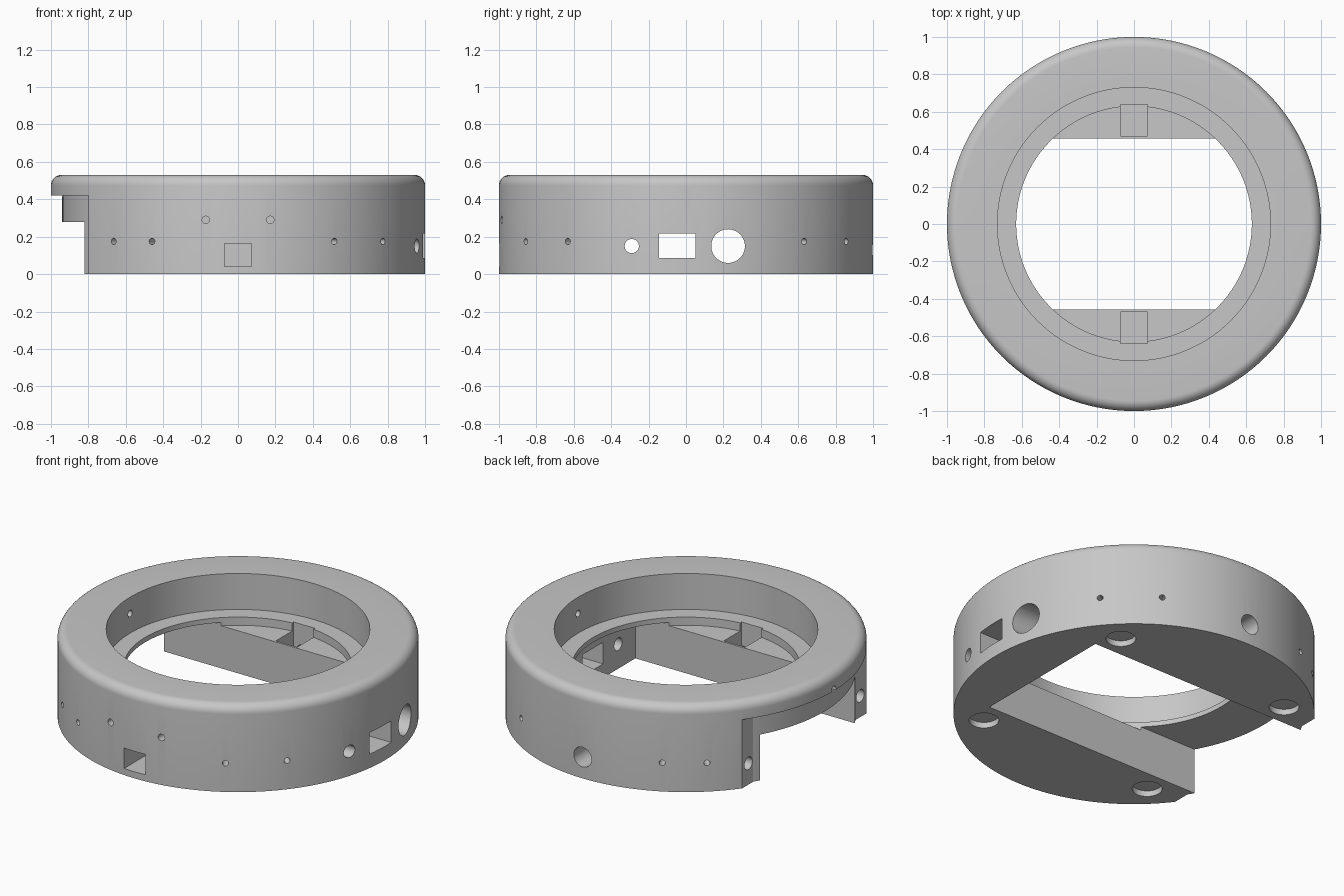
import bpy, bmesh, math
from mathutils import Vector

if "Cube" in bpy.data.objects:
    bpy.data.objects.remove(bpy.data.objects["Cube"])

grey = bpy.data.materials.new("light_grey")
grey.diffuse_color = (0.57, 0.57, 0.57, 1)
grey.use_nodes = True
grey.node_tree.nodes["Principled BSDF"].inputs["Base Color"].default_value = grey.diffuse_color


def make_object(name, bm):
    bmesh.ops.recalc_face_normals(bm, faces=bm.faces)
    mesh = bpy.data.meshes.new(name)
    bm.to_mesh(mesh)
    bm.free()
    obj = bpy.data.objects.new(name, mesh)
    bpy.context.collection.objects.link(obj)
    return obj


def lathe(name, profile, steps=128):
    bm = bmesh.new()
    verts = [bm.verts.new((r, 0, z)) for r, z in profile]
    edges = [bm.edges.new(pair) for pair in zip(verts, verts[1:])]
    bmesh.ops.spin(bm, geom=verts + edges, cent=(0, 0, 0), axis=(0, 0, 1),
                   angle=math.tau, steps=steps)
    bmesh.ops.remove_doubles(bm, verts=bm.verts, dist=0.0001)
    return make_object(name, bm)


def box(lo, hi):
    bm = bmesh.new()
    bmesh.ops.create_cube(bm, size=1)
    for v in bm.verts:
        v.co = [(a + b) / 2 + c * (b - a) for a, b, c in zip(lo, hi, v.co)]
    return make_object("cutter", bm)


def rod(start, end, radius, segments=32):
    start, end = Vector(start), Vector(end)
    axis = end - start
    bm = bmesh.new()
    bmesh.ops.create_cone(bm, cap_ends=True, segments=segments, radius1=radius,
                          radius2=radius, depth=axis.length)
    bm.transform(axis.to_track_quat('Z', 'Y').to_matrix().to_4x4())
    bmesh.ops.translate(bm, verts=bm.verts, vec=(start + end) / 2)
    return make_object("cutter", bm)


def cut(target, cutter):
    mod = target.modifiers.new("cut", 'BOOLEAN')
    mod.operation = 'DIFFERENCE'
    mod.solver = 'EXACT'
    mod.object = cutter
    bpy.context.view_layer.objects.active = target
    bpy.ops.object.modifier_apply(modifier=mod.name)
    bpy.data.objects.remove(cutter)


# Round body with rounded top edge, bore, ledge and lower platform
fillet = [(0.945 + 0.055 * math.cos(a), 0.475 + 0.055 * math.sin(a))
          for a in [math.radians(i * 11.25) for i in range(9)]]
housing = lathe("ring_housing", [(0, 0), (1, 0)] + fillet +
                [(0.73, 0.53), (0.73, 0.31), (0.63, 0.31), (0.63, 0.26), (0, 0.26)])

# Seat for a cover on the left side: only the outer shell is removed
seat = box((-1.2, -1.2, -0.2), (-0.80, 1.2, 0.42))
cut(seat, rod((0, 0, -0.5), (0, 0, 0.8), 0.94, 128))
cut(housing, seat)

# Wide slot, open at the left and bottom
cut(housing, box((-1.3, -0.457, -0.2), (0.662, 0.457, 0.28)))

# Vertical shafts with side channels to the outer wall
for s in (-1, 1):
    y0, y1 = sorted((s * 0.47, s * 0.64))
    cut(housing, box((-0.072, y0, 0.04), (0.072, y1, 0.34)))
cut(housing, box((-0.072, -1.2, 0.04), (0.072, -0.6, 0.165)))
cut(housing, rod((0, 0.6, 0.13), (0, 1.2, 0.13), 0.06))

# Connector openings through the right wall
cut(housing, box((0.6, -0.145, 0.085), (1.2, 0.052, 0.217)))
cut(housing, rod((0.6, -0.29, 0.15), (1.2, -0.29, 0.15), 0.038))
cut(housing, rod((0.6, 0.225, 0.15), (1.2, 0.225, 0.15), 0.09, 48))

# Small cross hole through both sides of the bore
cut(housing, rod((-1.2, 0, 0.43), (1.2, 0, 0.43), 0.02))

# Shallow front holes
for x in (-0.172, 0.172):
    cut(housing, rod((x, -1.1, 0.29), (x, -0.88, 0.29), 0.02))

# Radial screw holes
for x, y in [(-0.46, 0.888), (-0.665, 0.747), (0.515, 0.857), (0.775, 0.632)]:
    for s in (-1, 1):
        d = Vector((x, s * y, 0)).normalized()
        up = Vector((0, 0, 0.175))
        cut(housing, rod(d * 0.87 + up, d * 1.1 + up, 0.017, 24))

# Round sockets in the step faces and in the underside
for s in (-1, 1):
    cut(housing, rod((-0.86, s * 0.54, 0.13), (-0.72, s * 0.54, 0.13), 0.038))
    for x in (-0.59, 0.59):
        cut(housing, rod((x, s * 0.59, -0.1), (x, s * 0.59, 0.035), 0.083))

housing.data.materials.clear()
housing.data.materials.append(grey)
for p in housing.data.polygons:
    p.material_index = 0
bpy.ops.object.select_all(action='DESELECT')
housing.select_set(True)
bpy.context.view_layer.objects.active = housing
bpy.ops.object.shade_smooth_by_angle(angle=math.radians(30))
